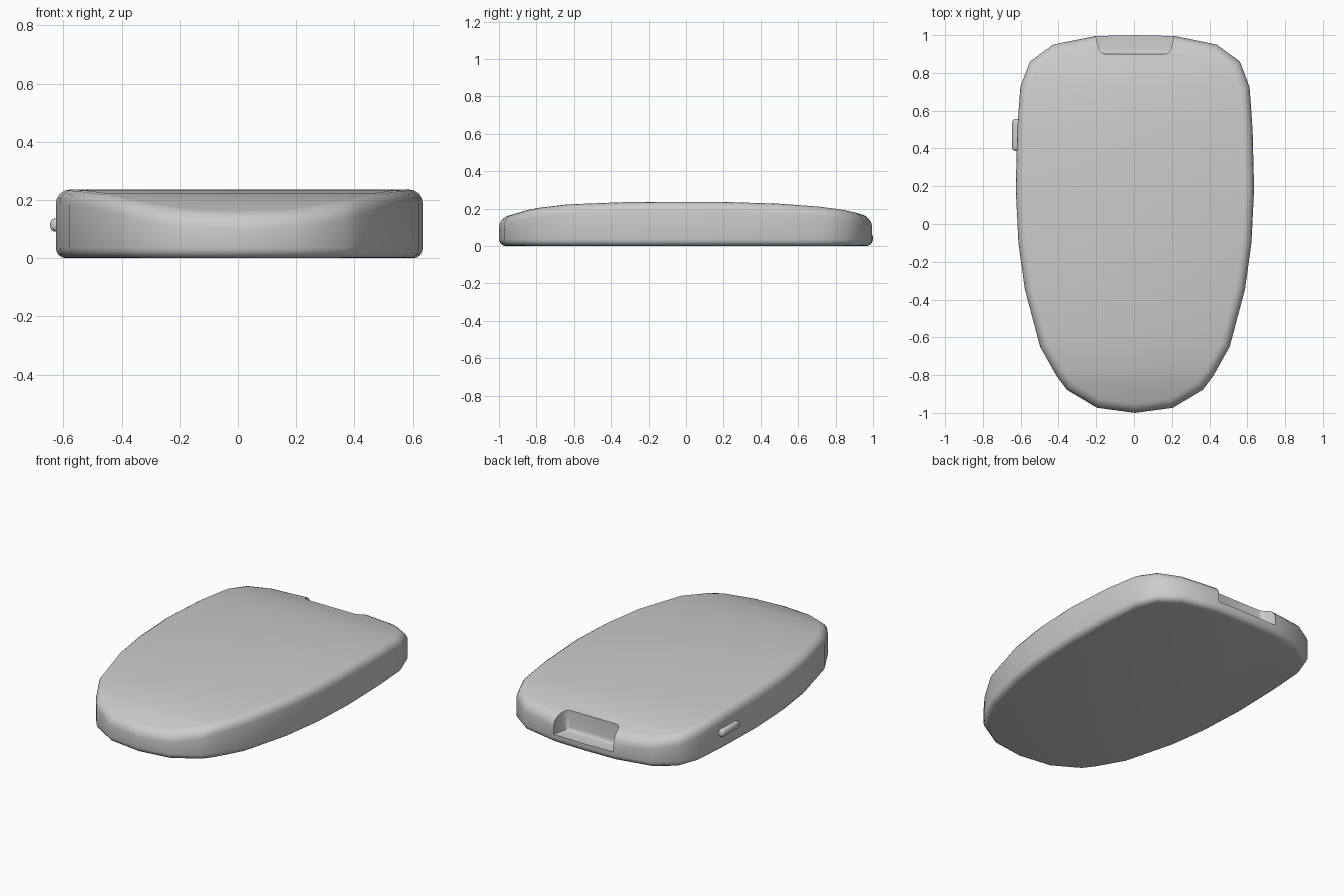
import bpy, bmesh, math
from mathutils import Vector

if "Cube" in bpy.data.objects:
    bpy.data.objects.remove(bpy.data.objects["Cube"])

CX = 0.005
# right half of the plan outline, front to back
HALF = [(0.2, -0.973), (0.36, -0.878), (0.415, -0.805), (0.502, -0.65), (0.583, -0.345),
        (0.617, -0.1), (0.631, 0.185), (0.623, 0.5), (0.607, 0.725), (0.556, 0.86),
        (0.433, 0.95), (0.21, 0.995)]
# crown height along the length (y, z)
CROWN = [(-1, 0.15), (-0.95, 0.162), (-0.82, 0.2), (-0.66, 0.221), (-0.46, 0.232),
         (-0.2, 0.236), (0.2, 0.236), (0.4, 0.231), (0.6, 0.221), (0.79, 0.203),
         (0.91, 0.178), (1, 0.15)]


def crown(y):
    y = max(-1, min(1, y))
    for (y0, z0), (y1, z1) in zip(CROWN, CROWN[1:]):
        if y <= y1:
            return z0 + (z1 - z0) * (y - y0) / (y1 - y0)


def new_object(name, bm):
    bmesh.ops.recalc_face_normals(bm, faces=bm.faces[:])
    me = bpy.data.meshes.new(name)
    bm.to_mesh(me)
    bm.free()
    ob = bpy.data.objects.new(name, me)
    bpy.context.collection.objects.link(ob)
    return ob


def smooth(ob, angle):
    bpy.ops.object.select_all(action='DESELECT')
    bpy.context.view_layer.objects.active = ob
    ob.select_set(True)
    for m in list(ob.modifiers):
        bpy.ops.object.modifier_apply(modifier=m.name)
    bpy.ops.object.shade_smooth_by_angle(angle=math.radians(angle))


# body: rounded-edge loft of the outline, with a crowned top
outline = [Vector(p) for p in [(0, -1)] + HALF + [(0, 1)] + [(-x, y) for x, y in reversed(HALF)]]
n = len(outline)


def inset(d):
    pts = []
    for i, p in enumerate(outline):
        a = (p - outline[i - 1]).normalized()
        b = (outline[(i + 1) % n] - p).normalized()
        t = (a + b).normalized()
        pts.append(p + Vector((-t.y, t.x)) * d / max(t.dot(a), 0.5))
    return pts


bm = bmesh.new()
rings = []
angles = [math.radians(a) for a in (0, 22.5, 45, 67.5, 90)]
R_LOW, R_TOP = 0.036, 0.05
for a in reversed(angles):
    rings.append([bm.verts.new((p.x + CX, p.y, R_LOW * (1 - math.sin(a))))
                  for p in inset(R_LOW * (1 - math.cos(a)))])
for a in angles:
    rings.append([bm.verts.new((p.x + CX, p.y, crown(p.y) - R_TOP * (1 - math.sin(a))))
                  for p in inset(R_TOP * (1 - math.cos(a)))])
for lo, hi in zip(rings, rings[1:]):
    for i in range(n):
        j = (i + 1) % n
        bm.faces.new((lo[i], lo[j], hi[j], hi[i]))
bm.faces.new(rings[0])
top = rings[-1]
h = n // 2
bm.faces.new((top[0], top[1], top[n - 1]))
for i in range(1, h - 1):
    bm.faces.new((top[i], top[i + 1], top[n - i - 1], top[n - i]))
bm.faces.new((top[h - 1], top[h], top[h + 1]))
body = new_object("body", bm)

# rear notch cutter
bm = bmesh.new()
plan = [(0.21, 1.1), (0.205, 0.985), (0.183, 0.9)]
plan += [(-x, y) for x, y in reversed(plan)]
low = bm.faces.new([bm.verts.new((x + CX, y, 0.055)) for x, y in plan])
ext = bmesh.ops.extrude_face_region(bm, geom=[low])
bmesh.ops.translate(bm, vec=(0, 0, 0.4), verts=[g for g in ext["geom"] if isinstance(g, bmesh.types.BMVert)])
edges = []
for e in bm.edges:
    u, v = e.verts
    inner = u.co.y < 0.91 and v.co.y < 0.91
    upright = abs(u.co.z - v.co.z) > 0.1
    if inner and (upright or max(u.co.z, v.co.z) < 0.1):
        edges.append(e)
bmesh.ops.bevel(bm, geom=edges, offset=0.025, segments=3, profile=0.5, affect='EDGES')
cutter = new_object("notch_cutter", bm)
cutter.hide_render = True
cutter.hide_set(True)
cut = body.modifiers.new("notch", 'BOOLEAN')
cut.operation = 'DIFFERENCE'
cut.solver = 'EXACT'
cut.object = cutter
smooth(body, 42)

# side button
bm = bmesh.new()
bmesh.ops.create_cube(bm, size=1)
bmesh.ops.scale(bm, vec=(0.06, 0.17, 0.046), verts=bm.verts[:])
bmesh.ops.bevel(bm, geom=bm.edges[:], offset=0.018, segments=3, profile=0.5, affect='EDGES')
bmesh.ops.translate(bm, vec=(-0.615, 0.472, 0.114), verts=bm.verts[:])
smooth(new_object("side_button", bm), 40)
